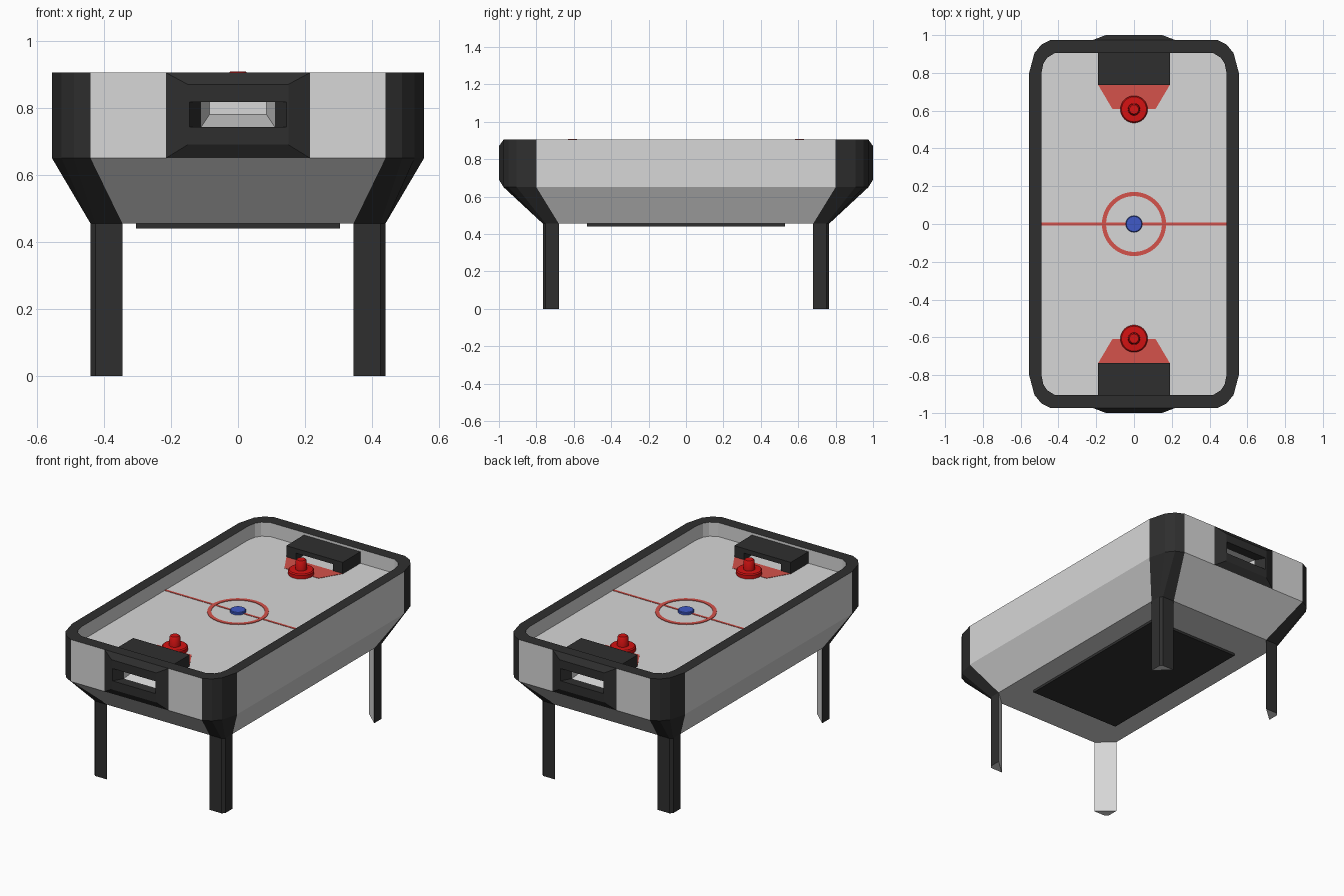
import bpy, bmesh, math
from mathutils import Matrix

cube = bpy.data.objects.get("Cube")
if cube:
    bpy.data.objects.remove(cube, do_unlink=True)


def material(name, r, g, b):
    m = bpy.data.materials.new(name)
    m.use_nodes = True
    m.diffuse_color = (r, g, b, 1)
    m.node_tree.nodes["Principled BSDF"].inputs["Base Color"].default_value = (r, g, b, 1)
    return m


LIGHT = material("light_grey", 0.68, 0.68, 0.68)
DARK = material("charcoal", 0.028, 0.028, 0.028)
RED = material("striker_red", 0.66, 0.006, 0.006)
MARK = material("marking_red", 0.66, 0.085, 0.07)
BLUE = material("puck_blue", 0.05, 0.1, 0.57)


def finish(name, bm, mats, fix=True):
    if fix:
        bmesh.ops.recalc_face_normals(bm, faces=bm.faces)
    mesh = bpy.data.meshes.new(name)
    bm.to_mesh(mesh)
    bm.free()
    for m in mats:
        mesh.materials.append(m)
    ob = bpy.data.objects.new(name, mesh)
    bpy.context.collection.objects.link(ob)
    return ob


def prism(name, pts, z0, z1, mat):
    bm = bmesh.new()
    low = [bm.verts.new((x, y, z0)) for x, y in pts]
    high = [bm.verts.new((x, y, z1)) for x, y in pts]
    bm.faces.new(low)
    bm.faces.new(high)
    for i in range(len(pts)):
        j = (i + 1) % len(pts)
        bm.faces.new((low[i], low[j], high[j], high[i]))
    return finish(name, bm, [mat])


def box(name, x0, x1, y0, y1, z0, z1, mat):
    return prism(name, [(x0, y0), (x1, y0), (x1, y1), (x0, y1)], z0, z1, mat)


def lathe(name, profile, y, mat, steps=32):
    bm = bmesh.new()
    verts = [bm.verts.new((r, 0, z)) for r, z in profile]
    edges = [bm.edges.new(p) for p in zip(verts, verts[1:])]
    bmesh.ops.spin(bm, geom=verts + edges, cent=(0, 0, 0), axis=(0, 0, 1),
                   angle=2 * math.pi, steps=steps)
    bmesh.ops.remove_doubles(bm, verts=bm.verts, dist=0.0005)
    bmesh.ops.translate(bm, verts=bm.verts, vec=(0, y, 0))
    ob = finish(name, bm, [mat])
    bpy.context.view_layer.objects.active = ob
    ob.select_set(True)
    bpy.ops.object.shade_smooth_by_angle(angle=math.radians(35))
    ob.select_set(False)
    return ob


def full_outline(quarter):
    """Mirror a quarter outline into a closed loop."""
    out = []
    for sx, sy, back in ((1, 1, 0), (-1, 1, 1), (-1, -1, 0), (1, -1, 1)):
        q = [(sx * x, sy * y) for x, y in quarter]
        out += q[::-1] if back else q
    return out


FLOOR, TOP, BELT, BASE = 0.82, 0.905, 0.65, 0.455
outer = [(0.555, 0.80), (0.527, 0.905), (0.49, 0.95), (0.44, 0.975), (0.215, 0.975)]
inner = [(0.49, 0.80), (0.48, 0.85), (0.46, 0.88), (0.42, 0.905), (0.215, 0.905)]
lower = [(0.44, 0.68), (0.44, 0.75), (0.425, 0.765), (0.345, 0.765), (0.17, 0.765)]

# Table body: playfield, inner wall, rim, outer wall, tapered skirt, underside
bm = bmesh.new()
rings = []
for quarter, z in ((inner, FLOOR), (inner, TOP), (outer, TOP), (outer, BELT), (lower, BASE)):
    rings.append([bm.verts.new((x, y, z)) for x, y in full_outline(quarter)])
n = len(rings[0])
for level in range(4):
    a, b = rings[level], rings[level + 1]
    for i in range(n):
        if level == 2 and i % 10 == 4:      # left open for the goal housing
            continue
        j = (i + 1) % n
        f = bm.faces.new((a[i], a[j], b[j], b[i]))
        corner = i % 10 in (0, 1, 2, 6, 7, 8)
        f.material_index = int(level == 1 or (level > 1 and corner))
bm.faces.new(rings[0])
bm.faces.new(rings[-1][::-1])
finish("table_body", bm, [LIGHT, DARK], fix=False)

# Legs: wedge posts under each corner, pale on the inner face and foot
for sx, side in ((1, "left"), (-1, "right")):
    for sy, end in ((1, "back"), (-1, "front")):
        leg = prism(f"{end}_{side}_leg", [(sx * x, sy * y) for x, y in lower[:4]], 0, BASE, DARK)
        leg.data.materials.append(LIGHT)
        for p in leg.data.polygons:
            inward = p.normal.x * sx < -0.1 and p.normal.y * sy < -0.1
            p.material_index = int(inward or p.normal.z < -0.5)

# Vent panel under the table
box("underside_panel", -0.305, 0.305, -0.53, 0.53, 0.44, BASE, DARK)

# Parts at both ends
for s, end in ((1, "back"), (-1, "front")):
    # Goal housing: bevelled plate with a ball-return style pocket
    bm = bmesh.new()
    loops = []
    for hx, y, z0, z1 in ((0.215, 0.975, BELT, TOP), (0.15, 1.0, 0.69, 0.87),
                          (0.145, 1.0, 0.743, 0.818), (0.11, 0.94, 0.743, 0.818),
                          (0.085, 0.80, 0.78, 0.818)):
        loops.append([bm.verts.new((x, s * y, z)) for x, z in
                      ((-hx, z0), (hx, z0), (hx, z1), (-hx, z1))])
    for k, (a, b) in enumerate(zip(loops, loops[1:])):
        for i in range(4):
            j = (i + 1) % 4
            f = bm.faces.new((a[i], a[j], b[j], b[i]))
            f.material_index = int(k == 3)
    bm.faces.new(loops[-1]).material_index = 1
    if s > 0:
        bmesh.ops.reverse_faces(bm, faces=bm.faces)
    finish(f"{end}_goal_housing", bm, [DARK, LIGHT], fix=False)

    # Goal hood on the playfield
    y0, y1 = sorted((s * 0.735, s * 0.905))
    box(f"{end}_goal_hood_top", -0.19, 0.19, y0, y1, 0.862, 0.89, DARK)
    for sx, side in ((1, "left"), (-1, "right")):
        x0, x1 = sorted((sx * 0.125, sx * 0.19))
        box(f"{end}_goal_hood_{side}_cheek", x0, x1, y0, y1, FLOOR, 0.862, DARK)

    # Painted crease
    prism(f"{end}_goal_crease", [(-0.19, s * 0.737), (0.19, s * 0.737),
                                 (0.115, s * 0.61), (-0.115, s * 0.61)],
          FLOOR, FLOOR + 0.002, MARK)

    # Striker
    lathe(f"{end}_striker", [(0, FLOOR), (0.072, FLOOR), (0.072, 0.842), (0.066, 0.848),
                             (0.032, 0.85), (0.03, 0.9), (0.024, 0.908), (0, 0.908)],
          s * 0.607, RED)

# Centre markings and puck
box("centre_line", -0.49, 0.49, -0.007, 0.007, FLOOR, FLOOR + 0.002, MARK)
lathe("centre_circle", [(0.148, FLOOR), (0.148, 0.823), (0.17, 0.823), (0.17, FLOOR)],
      0, MARK, 40)
lathe("puck", [(0, FLOOR), (0.044, FLOOR), (0.044, 0.832), (0.04, 0.835), (0, 0.835)], 0, BLUE)
